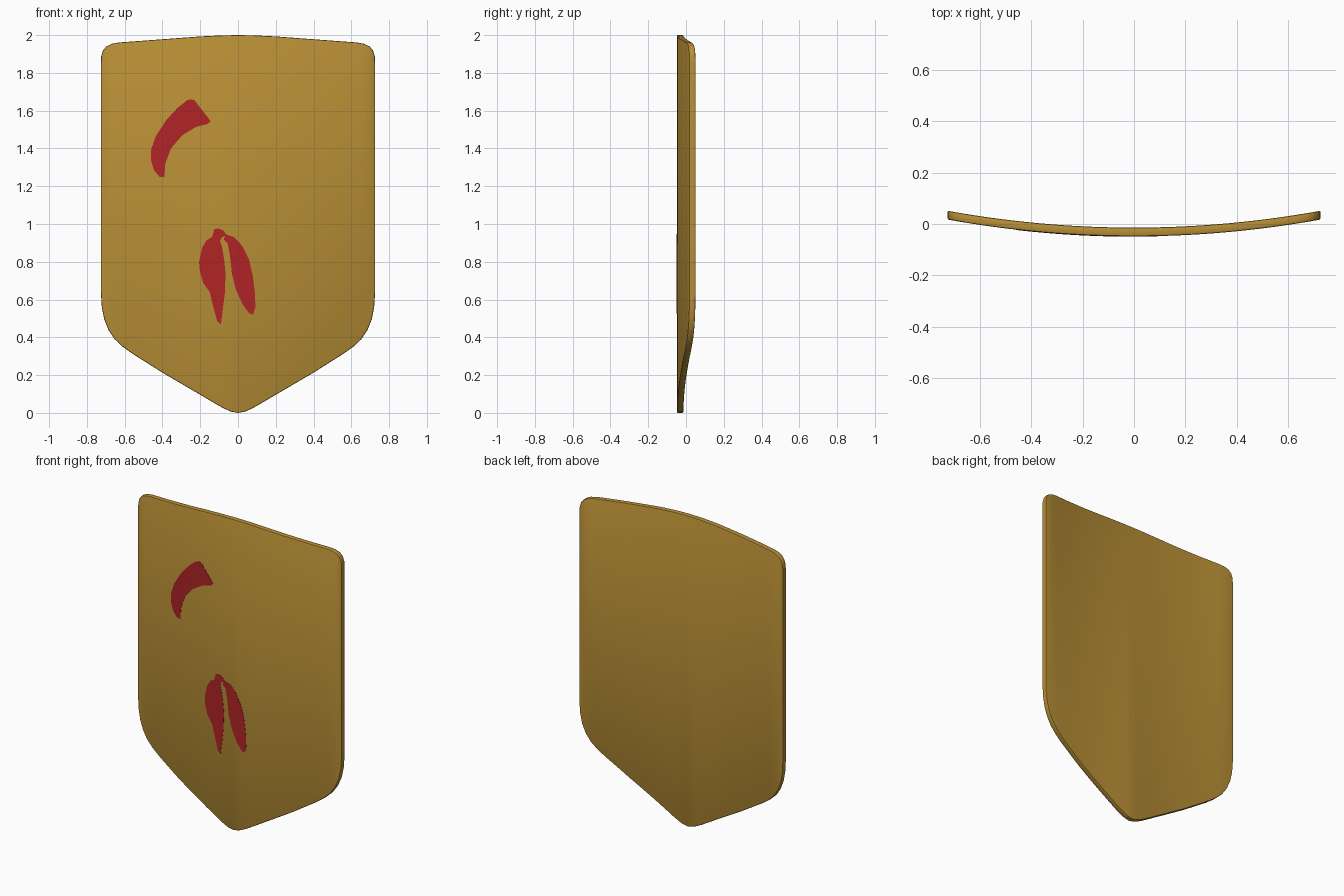
import bpy, bmesh, math

if "Cube" in bpy.data.objects:
    bpy.data.objects.remove(bpy.data.objects["Cube"])


def material(name, rgb):
    m = bpy.data.materials.new(name)
    m.diffuse_color = (*rgb, 1)
    m.use_nodes = True
    m.node_tree.nodes["Principled BSDF"].inputs["Base Color"].default_value = m.diffuse_color
    return m


gold = material("old gold", (0.48, 0.274, 0.036))
red = material("crimson paint", (0.434, 0.0176, 0.0195))


def curved_plate(name, outline, front, thick, mat, bevel=0):
    """Extrude an x-z outline in depth, slice it in strips and bow it around z."""
    bm = bmesh.new()
    face = bm.faces.new([bm.verts.new((x, front, z)) for x, z in outline])
    ext = bmesh.ops.extrude_face_region(bm, geom=[face], use_keep_orig=True)
    moved = [v for v in ext["geom"] if isinstance(v, bmesh.types.BMVert)]
    bmesh.ops.translate(bm, verts=moved, vec=(0, thick, 0))
    bmesh.ops.recalc_face_normals(bm, faces=bm.faces)
    if bevel:
        rim = [e for e in bm.edges
               if abs(e.verts[0].co.y - e.verts[1].co.y) < 1e-6]
        bmesh.ops.bevel(bm, geom=rim, offset=bevel, segments=2,
                        profile=0.5, affect='EDGES')
    for i in range(-17, 18):
        bmesh.ops.bisect_plane(bm, geom=bm.verts[:] + bm.edges[:] + bm.faces[:],
                               dist=1e-5, plane_co=(i * 0.04, 0, 0),
                               plane_no=(1, 0, 0))
    for v in bm.verts:
        v.co.y += 0.124 * v.co.x ** 2
    bmesh.ops.recalc_face_normals(bm, faces=bm.faces)
    me = bpy.data.meshes.new(name)
    bm.to_mesh(me)
    bm.free()
    me.materials.append(mat)
    ob = bpy.data.objects.new(name, me)
    bpy.context.collection.objects.link(ob)
    bpy.ops.object.select_all(action='DESELECT')
    ob.select_set(True)
    bpy.context.view_layer.objects.active = ob
    bpy.ops.object.shade_smooth_by_angle(angle=math.radians(35))
    return ob


# Shield body: right half of the outline, top to bottom, then mirrored
half = [(0, 2.0), (0.1, 1.998), (0.2, 1.993), (0.4, 1.978), (0.63, 1.961),
        (0.668, 1.954), (0.697, 1.94), (0.715, 1.918), (0.724, 1.888),
        (0.726, 1.85), (0.726, 0.64), (0.721, 0.56), (0.708, 0.495),
        (0.686, 0.44), (0.653, 0.39), (0.61, 0.35), (0.56, 0.314),
        (0.4, 0.213), (0.2, 0.096), (0.1, 0.037), (0.065, 0.019),
        (0.035, 0.006), (0, 0)]
outline = half + [(-x, z) for x, z in reversed(half[1:-1])]
FRONT = -0.048
curved_plate("shield_body", outline, FRONT, 0.034, gold, 0.006)

# Painted marks, thin plates just proud of the front face
horn = [(-.25, 1.66), (-.23, 1.655), (-.145, 1.545), (-.16, 1.53),
        (-.22, 1.515), (-.295, 1.47), (-.355, 1.40), (-.385, 1.32),
        (-.39, 1.25), (-.415, 1.25), (-.445, 1.285), (-.46, 1.335),
        (-.46, 1.395), (-.435, 1.465), (-.38, 1.55), (-.32, 1.615),
        (-.27, 1.655)]
left_leaf = [(-.125, .972), (-.105, .977), (-.08, .967), (-.06, .942),
             (-.085, .93), (-.095, .91), (-.085, .88), (-.073, .81),
             (-.066, .735), (-.07, .63), (-.08, .55), (-.09, .47),
             (-.11, .485), (-.13, .56), (-.15, .64), (-.185, .69),
             (-.202, .75), (-.206, .80), (-.19, .875), (-.165, .915),
             (-.138, .93)]
right_leaf = [(-.066, .946), (-.02, .93), (.02, .887), (.058, .813),
              (.079, .723), (.09, .63), (.092, .56), (.08, .52),
              (.06, .527), (.027, .57), (-.01, .65), (-.032, .735),
              (-.043, .835), (-.055, .898), (-.075, .918)]
for name, pts in (("horn_mark", horn), ("left_leaf_mark", left_leaf),
                  ("right_leaf_mark", right_leaf)):
    curved_plate(name, pts, FRONT - 0.0015, 0.003, red)
